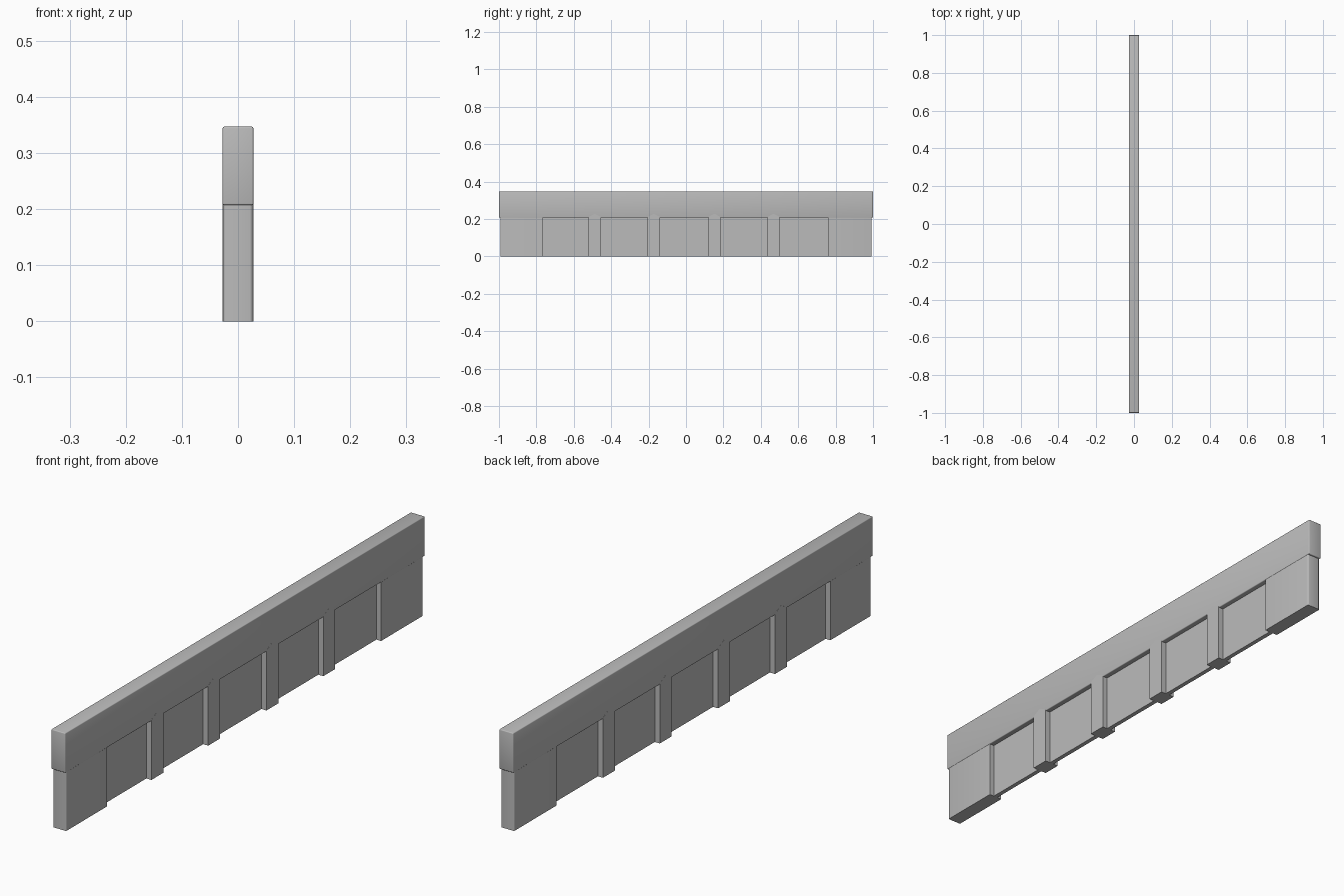
import bpy, bmesh, math

cube = bpy.data.objects.get("Cube")
if cube:
    bpy.data.objects.remove(cube)

stone = bpy.data.materials.new("grey stone")
stone.use_nodes = True
grey = (0.5, 0.5, 0.5, 1)
stone.diffuse_color = grey
stone.node_tree.nodes["Principled BSDF"].inputs["Base Color"].default_value = grey


def prism(name, outline, half_depth, bevel=0, pick=None):
    """Extrude a (y, z) outline across x, rounding the picked edges."""
    bm = bmesh.new()
    face = bm.faces.new([bm.verts.new((-half_depth, y, z)) for y, z in outline])
    ext = bmesh.ops.extrude_face_region(bm, geom=[face])
    moved = [v for v in ext["geom"] if isinstance(v, bmesh.types.BMVert)]
    bmesh.ops.translate(bm, verts=moved, vec=(2 * half_depth, 0, 0))
    bmesh.ops.recalc_face_normals(bm, faces=bm.faces)
    if bevel:
        edges = [e for e in bm.edges if pick is None or pick(e)]
        bmesh.ops.bevel(bm, geom=edges, offset=bevel, segments=3,
                        profile=0.5, affect='EDGES')
    mesh = bpy.data.meshes.new(name)
    bm.to_mesh(mesh)
    bm.free()
    mesh.materials.append(stone)
    obj = bpy.data.objects.new(name, mesh)
    bpy.context.collection.objects.link(obj)
    bpy.context.view_layer.objects.active = obj
    obj.select_set(True)
    bpy.ops.object.shade_smooth_by_angle(angle=math.radians(40))
    obj.select_set(False)
    return obj


def box(y0, y1, z0, z1):
    return [(y0, z0), (y1, z0), (y1, z1), (y0, z1)]


coping_z = 0.207
top = 0.347

# Rounded coping beam along the top
prism("coping", box(-1, 1, coping_z, top), 0.0274, 0.003)

# Thin recessed panel running the whole length
prism("recessed_panel", box(-0.98, 0.98, 0, coping_z + 0.01), 0.008)


# End piers, rounded on their outer upright corners
def outer_upright(e):
    a, b = (v.co for v in e.verts)
    return abs(a.z - b.z) > 0.1 and abs(a.y) > 0.9


for name, inner, outer in (("front_pier", -0.765, -0.993),
                           ("back_pier", 0.758, 0.993)):
    prism(name, box(min(inner, outer), max(inner, outer), 0, coping_z + 0.01),
          0.0262, 0.005, outer_upright)

# Slim posts with pointed heads lapping over the coping
half = 0.033
for i, y in enumerate((-0.488, -0.172, 0.152, 0.468)):
    outline = [(y - half, 0), (y + half, 0), (y + half, 0.211),
               (y, 0.228), (y - half, 0.211)]
    prism(f"post_{i + 1}", outline, 0.0277)
